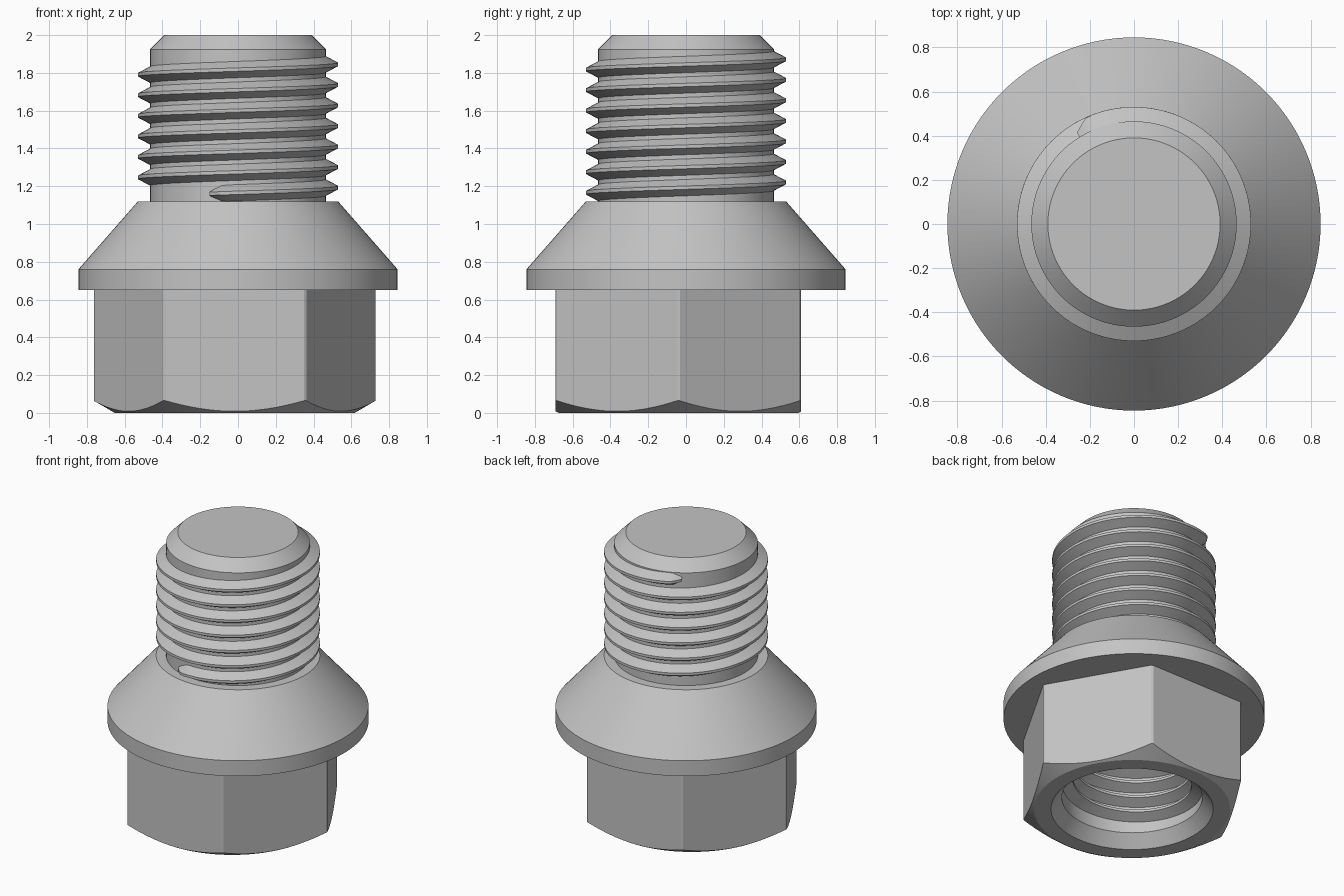
import bpy, bmesh
from math import sin, cos, pi, radians, acos

cube = bpy.data.objects.get("Cube")
if cube:
    bpy.data.objects.remove(cube)

steel = bpy.data.materials.new("grey steel")
GREY = (0.55, 0.55, 0.55, 1)
steel.diffuse_color = GREY
steel.use_nodes = True
steel.node_tree.nodes["Principled BSDF"].inputs["Base Color"].default_value = GREY


def finish(name, bm):
    mesh = bpy.data.meshes.new(name)
    bm.to_mesh(mesh)
    bm.free()
    mesh.materials.append(steel)
    mesh.shade_smooth()
    mesh.set_sharp_from_angle(angle=radians(20))
    obj = bpy.data.objects.new(name, mesh)
    bpy.context.collection.objects.link(obj)
    return obj


def loft(name, rings, closed, cap_start, cap_end, fix_normals=False):
    """Join rings of points with quads, optionally capping the ends."""
    bm = bmesh.new()
    loops = [[bm.verts.new(p) for p in ring] for ring in rings]
    for low, high in zip(loops, loops[1:]):
        n = len(low)
        for j in range(n if closed else n - 1):
            k = (j + 1) % n
            bm.faces.new((low[j], low[k], high[k], high[j]))
    if cap_start:
        bm.faces.new(loops[0][::-1])
    if cap_end:
        bm.faces.new(loops[-1])
    if fix_normals:
        bmesh.ops.recalc_face_normals(bm, faces=bm.faces)
    return finish(name, bm)


def thread(name, centre, root, crest, start, turns, z0, pitch):
    """Helical ridge whose ends fade out over a few degrees."""
    steps = round(turns * 96)
    rings = []
    for i in range(steps + 1):
        turn = turns * i / steps
        a = start + 2 * pi * turn
        z = z0 + pitch * turn
        fade = min(1, 0.35 + 0.3 * min(i, steps - i))
        tip = root + (crest - root) * fade
        base = root - 0.005 * (1 if crest > root else -1)
        section = ((base, -0.046 * fade), (tip, -0.009),
                   (tip, 0.009), (base, 0.046 * fade))
        rings.append([(centre[0] + r * cos(a), centre[1] + r * sin(a), z + h)
                      for r, h in section])
    return loft(name, rings, True, True, True, True)


# Flange, conical seat and shank, turned as one piece
profile = ((0.5, 0.65), (0.845, 0.65), (0.845, 0.76), (0.53, 1.12),
           (0.465, 1.12), (0.465, 1.925), (0.39, 2.0))
SEG = 128
loft("flange_and_shank",
     [[(r * cos(2 * pi * j / SEG), r * sin(2 * pi * j / SEG), z)
       for j in range(SEG)] for r, z in profile],
     True, False, True)

# Hexagonal head with trimmed corners, chamfered rim and countersunk bore
CENTRE = (-0.0175, -0.04)
APOTHEM, CORNER, RIM = 0.65, 0.746, 0.635
half = acos(APOTHEM / CORNER)
N = 18
outline = []
for side in range(6):
    for k in range(N + 1):
        t = half * (2 * k / N - 1)
        outline.append((radians(30 + 60 * side) + t, APOTHEM / cos(t)))


def hex_ring(radius, height):
    return [(CENTRE[0] + radius(h) * cos(a), CENTRE[1] + radius(h) * sin(a),
             height(h)) for a, h in outline]


def circle(r, z):
    return hex_ring(lambda h: r, lambda h: z)


loft("hex_head", [
    circle(0.455, 0.85), circle(0.455, 0.085), circle(0.525, 0),
    circle(RIM, 0),
    hex_ring(lambda h: h, lambda h: 0.58 * (h - RIM)),
    hex_ring(lambda h: h, lambda h: 0.655),
], True, True, False)

# Outer and inner threads
PITCH = 0.1087
thread("outer_thread", (0, 0), 0.465, 0.53, radians(-108), 6 + 230 / 360,
       1.16, PITCH)
thread("inner_thread", CENTRE, 0.455, 0.385, 0, 6, 0.14, PITCH)
